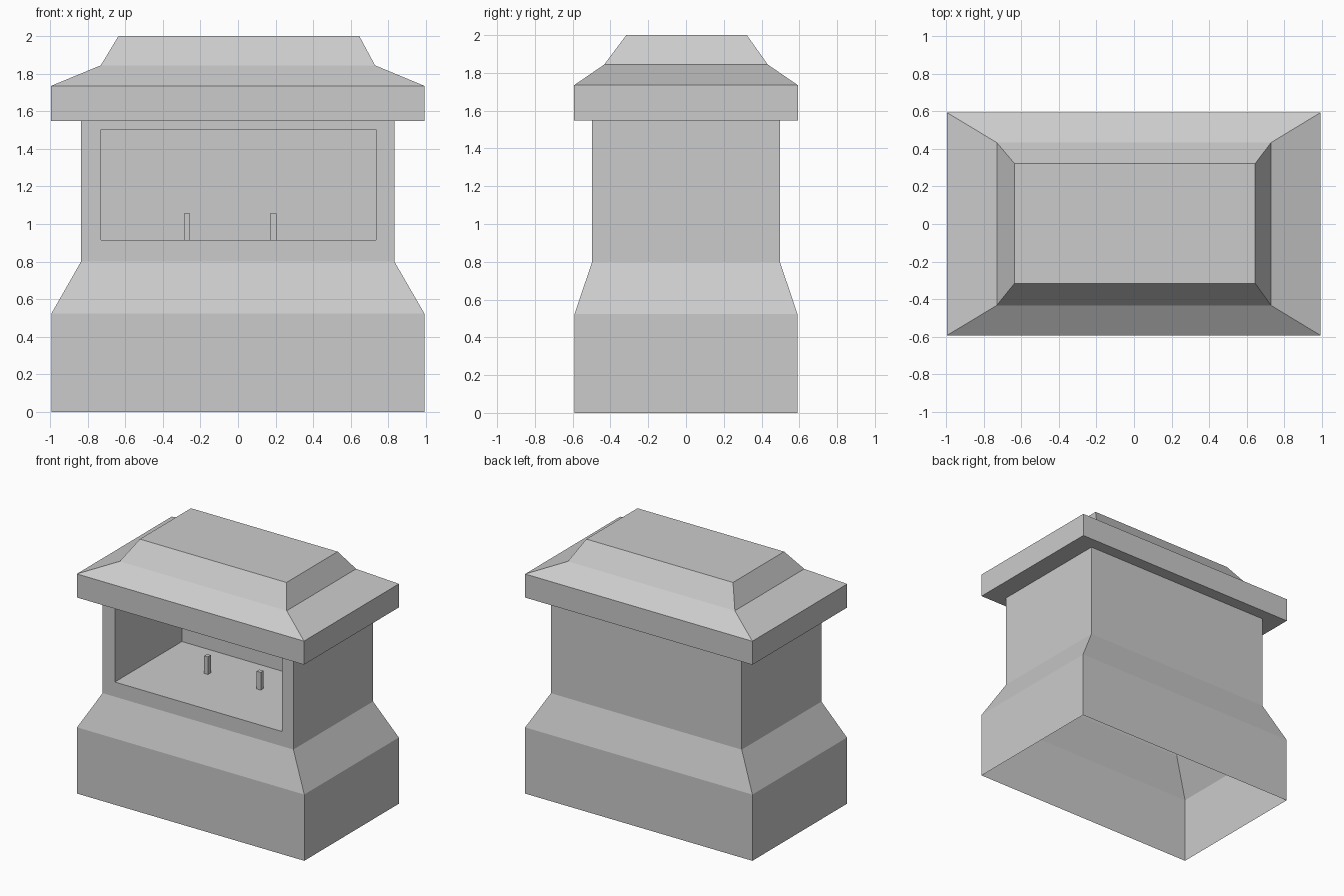
import bpy, bmesh

if "Cube" in bpy.data.objects:
    bpy.data.objects.remove(bpy.data.objects["Cube"])

FRONT = -0.497          # plane of the front body wall
CAVITY_BACK = 0.34


def rect(bm, x0, x1, y0, y1, z):
    return [bm.verts.new((x, y, z)) for x, y in ((x0, y0), (x1, y0), (x1, y1), (x0, y1))]


def bridge(bm, a, b, skip=()):
    for i in range(4):
        if i not in skip:
            j = (i + 1) % 4
            bm.faces.new((a[i], a[j], b[j], b[i]))


def finish(name, bm):
    mesh = bpy.data.meshes.new(name)
    bm.to_mesh(mesh)
    bm.free()
    obj = bpy.data.objects.new(name, mesh)
    bpy.context.collection.objects.link(obj)
    return obj


# Shell: stacked rectangular sections from the open bottom up to the roof cap
sections = [
    (-0.993, 0.992, -0.59, 0.59, 0.0),
    (-0.993, 0.992, -0.59, 0.59, 0.523),
    (-0.835, 0.832, FRONT, 0.497, 0.80),
    (-0.835, 0.832, FRONT, 0.497, 1.549),
    (-0.994, 0.991, -0.592, 0.592, 1.549),
    (-0.994, 0.991, -0.592, 0.592, 1.735),
    (-0.73, 0.729, -0.433, 0.433, 1.844),
    (-0.636, 0.645, -0.316, 0.322, 2.0),
]
bm = bmesh.new()
rings = [rect(bm, *s) for s in sections]
for k in range(len(rings) - 1):
    bridge(bm, rings[k], rings[k + 1], skip=(0,) if k == 2 else ())
bm.faces.new(rings[-1])

# Front opening: frame around it, then the recessed box behind
outer = [rings[2][0], rings[2][1], rings[3][1], rings[3][0]]
corners = ((-0.728, 0.916), (0.733, 0.916), (0.733, 1.502), (-0.728, 1.502))
mouth = [bm.verts.new((x, FRONT, z)) for x, z in corners]
back = [bm.verts.new((x, CAVITY_BACK, z)) for x, z in corners]
bridge(bm, outer, mouth)
bridge(bm, mouth, back)
bm.faces.new(back)
finish("stall_shell", bm)

# Two small pegs standing on the recess floor
for name, x0, x1 in (("left_peg", -0.288, -0.255), ("right_peg", 0.17, 0.206)):
    bm = bmesh.new()
    low = rect(bm, x0, x1, -0.01, 0.025, 0.916)
    top = rect(bm, x0, x1, -0.01, 0.025, 1.055)
    bridge(bm, low, top)
    bm.faces.new(top)
    finish(name, bm)
